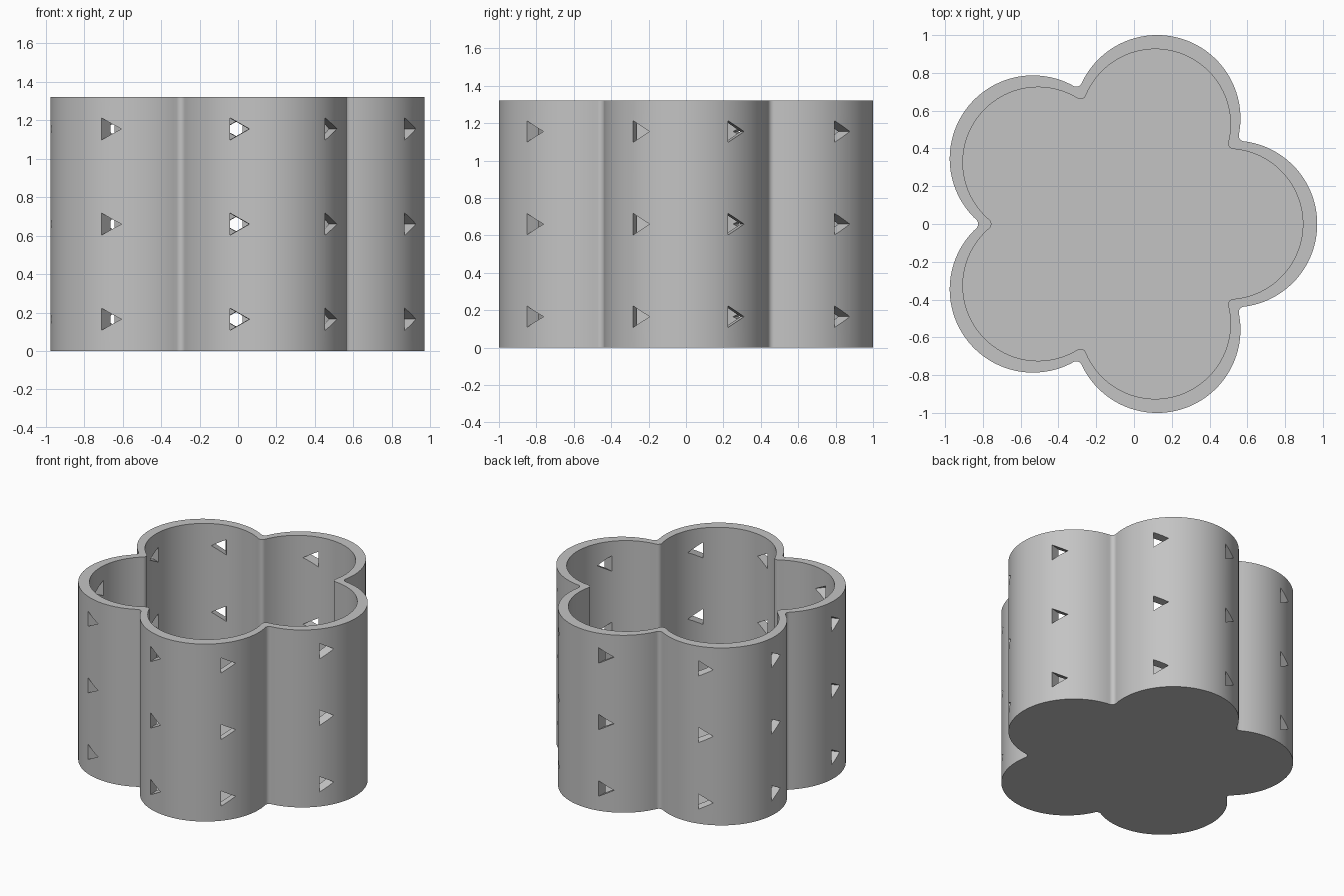
import bpy
import bmesh
from math import sin, cos, pi, radians, sqrt, atan2
from mathutils import Matrix, Vector

cube = bpy.data.objects.get("Cube")
if cube:
    bpy.data.objects.remove(cube, do_unlink=True)

LOBES = 5
STEP = 2 * pi / LOBES
HEIGHT = 1.32
FLOOR = 0.07
AXIS_X = -0.059          # centre of the five-fold symmetry
HOLE_ANGLE = radians(15)  # holes either side of each lobe
HOLE_RADIUS = 0.0665      # corner radius of the triangular hole

grey = bpy.data.materials.new("plain_grey")
grey.use_nodes = True
colour = (0.55, 0.55, 0.55, 1)
grey.diffuse_color = colour
grey.node_tree.nodes["Principled BSDF"].inputs["Base Color"].default_value = colour


def arc(cx, cy, radius, start, end, count):
    for i in range(count):
        a = start + (end - start) * i / (count - 1)
        yield Vector((cx + radius * cos(a), cy + radius * sin(a), 0))


def flower(ring, radius, fillet):
    """Closed outline of overlapping circles with rounded valleys."""
    half = STEP / 2
    d = ring * cos(half) + sqrt((radius + fillet) ** 2 - (ring * sin(half)) ** 2)
    fx, fy = d * cos(half), d * sin(half)
    phi = atan2(fy, fx - ring)
    lobe = list(arc(ring, 0, radius, -phi, phi, 65))
    lobe += list(arc(fx, fy, fillet, phi + pi, STEP - phi + pi, 11))[1:-1]
    return [Matrix.Rotation(k * STEP, 3, "Z") @ p for k in range(LOBES) for p in lobe]


def make_object(name, bm):
    bmesh.ops.recalc_face_normals(bm, faces=bm.faces)
    mesh = bpy.data.meshes.new(name)
    bm.to_mesh(mesh)
    bm.free()
    mesh.materials.append(grey)
    obj = bpy.data.objects.new(name, mesh)
    obj.location.x = AXIS_X
    bpy.context.collection.objects.link(obj)
    return obj


def bridge(bm, a, b):
    n = len(a)
    for i in range(n):
        j = (i + 1) % n
        bm.faces.new((a[i], a[j], b[j], b[i]))


# Pot: base, outer wall, rim, inner wall and floor
bm = bmesh.new()
outer = flower(0.588, 0.441, 0.03)
inner = flower(0.555, 0.398, 0.03)
rings = [[bm.verts.new((p.x, p.y, z)) for p in outline]
         for outline, z in ((outer, 0), (outer, HEIGHT), (inner, HEIGHT), (inner, FLOOR))]
for lower, upper in zip(rings, rings[1:]):
    bridge(bm, lower, upper)
bm.faces.new(rings[0])
bm.faces.new(rings[-1])
pot = make_object("flower_pot", bm)

# Triangular drainage holes, pointing anticlockwise around the pot
bm = bmesh.new()
for k in range(LOBES):
    for side in (-1, 1):
        turn = Matrix.Rotation(k * STEP + side * HOLE_ANGLE, 3, "Z")
        for row in (1, 4, 7):
            z = HEIGHT * row / 8
            ends = [[bm.verts.new(turn @ Vector((x, HOLE_RADIUS * cos(c * 2 * pi / 3),
                                                 z + HOLE_RADIUS * sin(c * 2 * pi / 3))))
                     for c in range(3)] for x in (0.8, 1.15)]
            bridge(bm, *ends)
            for end in ends:
                bm.faces.new(end)
cutter = make_object("hole_cutter", bm)
cutter.hide_render = True

# Cut the holes, then shade
bpy.context.view_layer.update()
cut = pot.modifiers.new("holes", "BOOLEAN")
cut.operation = "DIFFERENCE"
cut.solver = "EXACT"
cut.object = cutter
bpy.ops.object.select_all(action="DESELECT")
bpy.context.view_layer.objects.active = pot
pot.select_set(True)
bpy.ops.object.modifier_apply(modifier=cut.name)
bpy.data.objects.remove(cutter, do_unlink=True)
bpy.ops.object.shade_smooth_by_angle(angle=radians(30))
